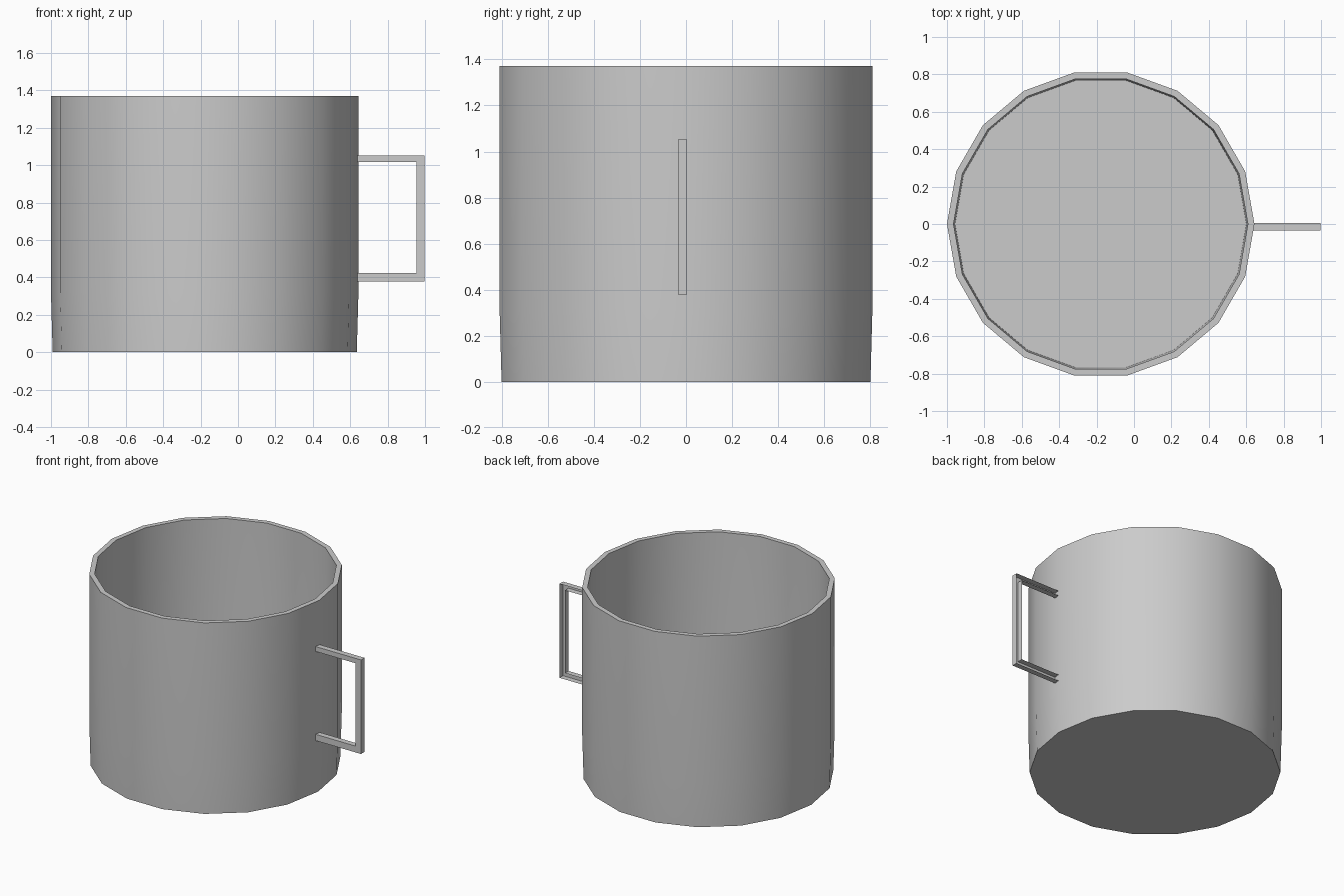
import bpy, bmesh, math

if "Cube" in bpy.data.objects:
    bpy.data.objects.remove(bpy.data.objects["Cube"])

CX, SIDES = -0.178, 18


def finish(name, bm):
    mesh = bpy.data.meshes.new(name)
    bm.to_mesh(mesh)
    bm.free()
    obj = bpy.data.objects.new(name, mesh)
    bpy.context.collection.objects.link(obj)
    return obj


# Cup body: 18-sided lathe, up the outside and down the inside, capped by two floors
profile = [(0.813, 0), (0.822, 0.32), (0.822, 1.371),
           (0.787, 1.371), (0.787, 0.32), (0.779, 0.035)]
bm = bmesh.new()
rings = []
for r, z in profile:
    rings.append([bm.verts.new((CX + r * math.cos(math.tau * i / SIDES),
                                r * math.sin(math.tau * i / SIDES), z))
                  for i in range(SIDES)])
for a, b in zip(rings, rings[1:]):
    for i in range(SIDES):
        j = (i + 1) % SIDES
        bm.faces.new((a[i], a[j], b[j], b[i]))
bm.faces.new(rings[0][::-1])
bm.faces.new(rings[-1])
bmesh.ops.recalc_face_normals(bm, faces=bm.faces)
cup = finish("cup_body", bm)
bpy.context.view_layer.objects.active = cup
cup.select_set(True)
bpy.ops.object.shade_smooth_by_angle(angle=math.radians(30))

# Handle: squared bracket with a front face and rims, open at the back
X0, Y0, Y1 = 0.639, -0.035, 0.005
outer = [(X0, 1.052), (0.998, 1.052), (0.998, 0.379), (X0, 0.379)]
inner = [(X0, 1.017), (0.954, 1.017), (0.954, 0.424), (X0, 0.424)]
bm = bmesh.new()


def path(points, y):
    return [bm.verts.new((x, y, z)) for x, z in points]


of, inf = path(outer, Y0), path(inner, Y0)
ob, inb = path(outer, Y1), path(inner, Y1)
for i in range(3):
    bm.faces.new((of[i], inf[i], inf[i + 1], of[i + 1]))
    bm.faces.new((of[i], of[i + 1], ob[i + 1], ob[i]))
    bm.faces.new((inf[i + 1], inf[i], inb[i], inb[i + 1]))
finish("handle", bm)
